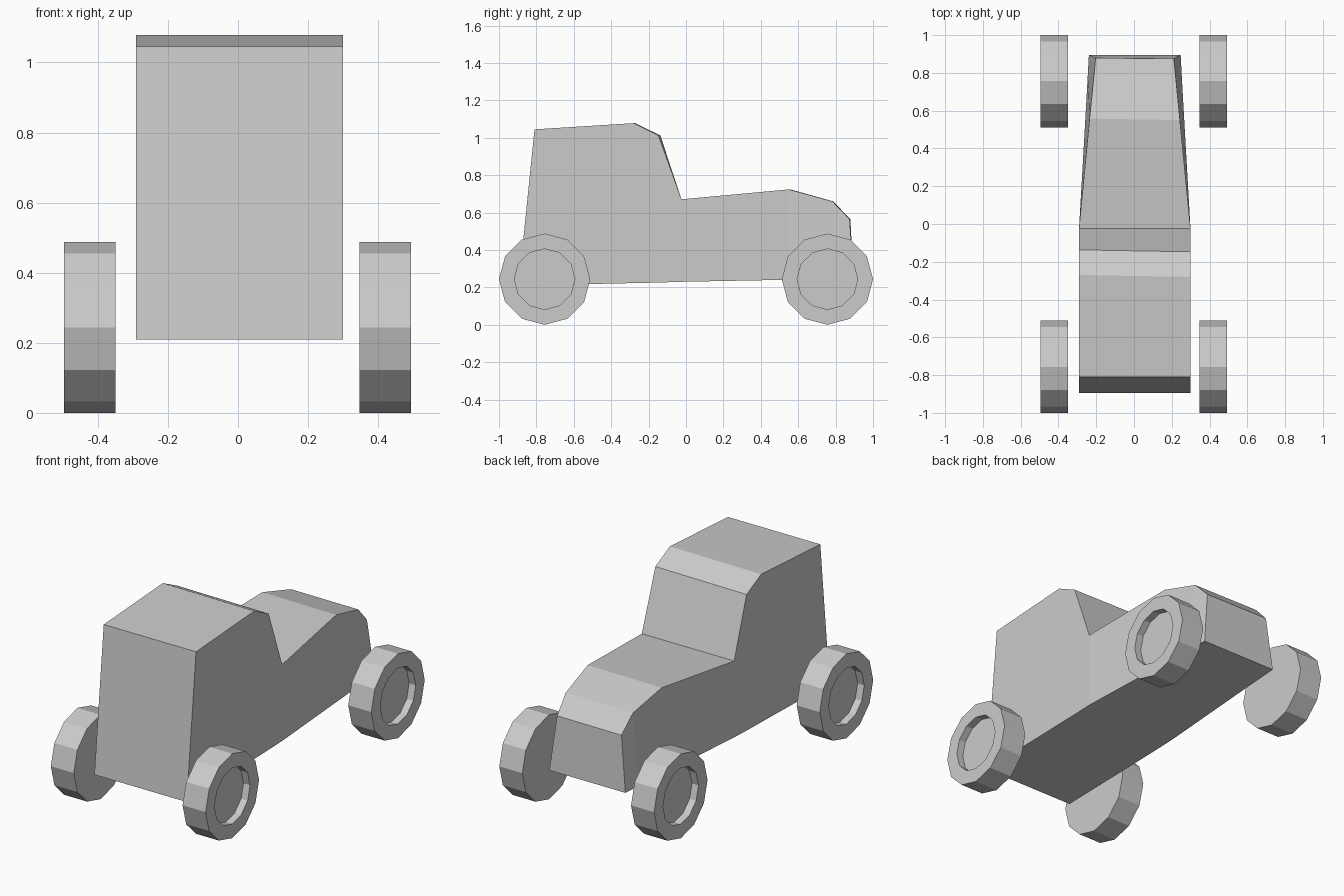
import bpy, bmesh
from math import cos, sin, pi

if "Cube" in bpy.data.objects:
    bpy.data.objects.remove(bpy.data.objects["Cube"])


def make_object(name, rings, quads_across):
    """Loft equal-length closed rings of points and cap both ends."""
    bm = bmesh.new()
    loops = [[bm.verts.new(p) for p in ring] for ring in rings]
    for a, b in zip(loops, loops[1:]):
        for i in range(quads_across):
            j = (i + 1) % quads_across
            bm.faces.new((a[i], a[j], b[j], b[i]))
    bm.faces.new(loops[0])
    bm.faces.new(loops[-1])
    bmesh.ops.recalc_face_normals(bm, faces=bm.faces)
    mesh = bpy.data.meshes.new(name)
    bm.to_mesh(mesh)
    bm.free()
    obj = bpy.data.objects.new(name, mesh)
    bpy.context.collection.objects.link(obj)
    return obj


# Car body: stations from the tail to the nose
# (top y, top z, top half width, bottom y, bottom z, bottom half width, left-side skew)
stations = [
    (-0.81, 1.045, 0.295, -0.895, 0.21, 0.295, 0.0),
    (-0.28, 1.078, 0.295, -0.28, 0.223, 0.295, 0.01),
    (-0.147, 1.012, 0.295, -0.147, 0.226, 0.295, 0.01),
    (-0.024, 0.671, 0.295, -0.024, 0.23, 0.295, 0.0),
    (0.55, 0.724, 0.239, 0.55, 0.241, 0.262, 0.008),
    (0.783, 0.66, 0.216, 0.783, 0.245, 0.249, 0.004),
    (0.875, 0.564, 0.207, 0.895, 0.247, 0.243, 0.004),
]
cx = 0.004
body_rings = [
    [(cx - wb, yb, zb), (cx + wb, yb, zb), (cx + wt, yt, zt), (cx - wt, yt + skew, zt)]
    for yt, zt, wt, yb, zb, wb, skew in stations
]
make_object("car_body", body_rings, 4)

# Wheels: twelve-sided discs with a recessed hub on the outer face
R, HUB, SIDES = 0.244, 0.162, 12


def make_wheel(name, side, x_in, x_out, y):
    def ring(r, x):
        return [(side * x, y + r * cos(2 * pi * k / SIDES), R + r * sin(2 * pi * k / SIDES))
                for k in range(SIDES)]
    make_object(name, [ring(R, x_in), ring(R, x_out), ring(HUB, x_out), ring(HUB, x_out - 0.042)], SIDES)


for end, y in (("cabin_end", -0.756), ("hood_end", 0.756)):
    make_wheel("wheel_right_" + end, 1, 0.346, 0.493, y)
    make_wheel("wheel_left_" + end, -1, 0.349, 0.496, y)
